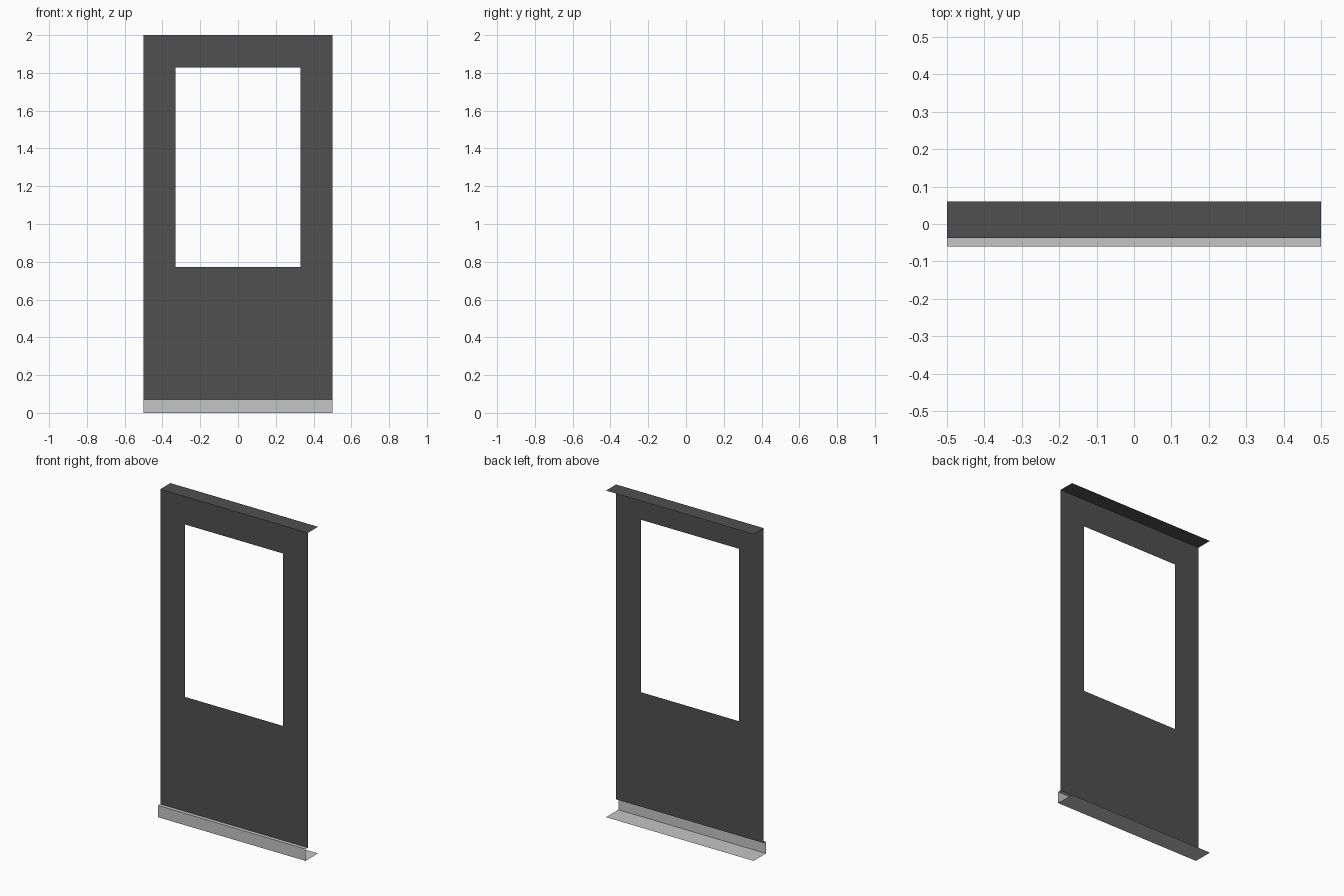
import bpy, bmesh

if "Cube" in bpy.data.objects:
    bpy.data.objects.remove(bpy.data.objects["Cube"])


def material(name, value):
    m = bpy.data.materials.new(name)
    m.diffuse_color = (value, value, value, 1)
    m.use_nodes = True
    m.node_tree.nodes["Principled BSDF"].inputs["Base Color"].default_value = m.diffuse_color
    return m


dark = material("dark grey", 0.08)
light = material("light grey", 0.56)


def sheet(name, strips, mat):
    """Folded sheet from quads, each given by its four corners."""
    bm = bmesh.new()
    for quad in strips:
        bm.faces.new([bm.verts.new(p) for p in quad])
    bmesh.ops.remove_doubles(bm, verts=bm.verts, dist=1e-4)
    mesh = bpy.data.meshes.new(name)
    bm.to_mesh(mesh)
    bm.free()
    mesh.materials.append(mat)
    ob = bpy.data.objects.new(name, mesh)
    bpy.context.collection.objects.link(ob)
    return ob


def upright(x0, x1, z0, z1, y):
    return [(x0, y, z0), (x1, y, z0), (x1, y, z1), (x0, y, z1)]


def level(y0, y1, z, up=True):
    q = [(-0.5, y0, z), (0.5, y0, z), (0.5, y1, z), (-0.5, y1, z)]
    return q if up else q[::-1]


FRONT, BACK, BASE = -0.038, 0.06, -0.06
KICK = 0.072

# Front panel: 3 x 3 grid of faces with the middle left open for the window
xs = [-0.5, -0.331, 0.331, 0.5]
zs = [KICK, 0.773, 1.829, 2.0]
panel = [upright(xs[i], xs[i + 1], zs[j], zs[j + 1], FRONT)
         for i in range(3) for j in range(3) if (i, j) != (1, 1)]
sheet("window_panel", panel, dark)

# Top cap
sheet("top_cap", [level(FRONT, BACK, 2.0)], dark)

# Base trim: front strip, narrow ledge and underside
sheet("base_trim", [upright(-0.5, 0.5, 0, KICK, BASE),
                    level(BASE, FRONT, KICK),
                    level(BASE, BACK, 0, up=False)], light)
